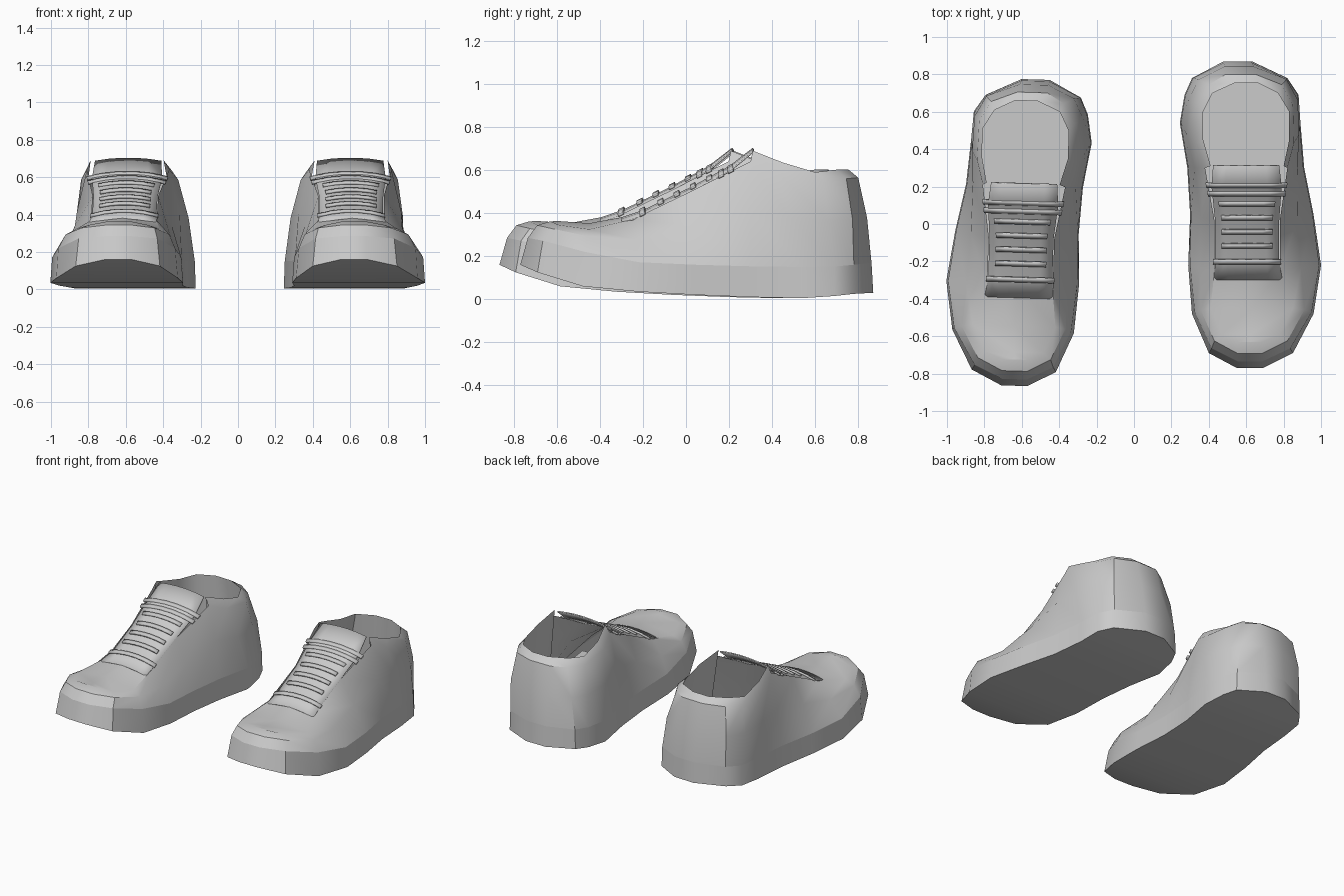
import bpy, bmesh, math

if "Cube" in bpy.data.objects:
    bpy.data.objects.remove(bpy.data.objects["Cube"])

grey = bpy.data.materials.new("grey")
grey.diffuse_color = (0.6, 0.6, 0.6, 1)
grey.use_nodes = True
grey.node_tree.nodes["Principled BSDF"].inputs["Base Color"].default_value = grey.diffuse_color

# Rows run from toe to heel: y, inner x, outer x, z
BOTTOM = [(-.77, .55, .69, .16), (-.69, .40, .85, .125), (-.48, .31, .96, .06),
          (-.22, .29, 1.0, .035), (.05, .30, .96, .02), (.30, .285, .91, .01),
          (.54, .245, .89, .005), (.69, .27, .88, .015), (.78, .31, .82, .025),
          (.87, .48, .63, .03)]
WELT = [(-.735, .555, .685, .285), (-.665, .415, .835, .272), (-.47, .325, .95, .22),
        (-.22, .30, .99, .172), (.05, .305, .955, .16), (.30, .29, .905, .153),
        (.54, .25, .885, .15), (.69, .275, .875, .152), (.78, .315, .815, .16),
        (.862, .48, .63, .17)]
EDGE = [(-.63, .55, .69, .362), (-.59, .47, .78, .345), (-.45, .41, .85, .325),
        (-.25, .43, .78, .37), (.02, .43, .78, .50), (.30, .38, .82, .64),
        (.43, .335, .855, .585), (.64, .335, .85, .555), (.745, .40, .79, .56),
        (.80, .49, .65, .565)]
RIM = EDGE[:5] + [(.31, .41, .80, .69), (.45, .37, .83, .635), (.60, .37, .83, .59),
                  (.70, .42, .77, .602), (.755, .54, .66, .602)]
CROWN = [0, .018, .028, .02, .02, .02]
N = len(BOTTOM)


def loop(rows):
    """Closed ring: inner side toe to heel, then outer side back to the toe."""
    return ([(r[1], r[0], r[3]) for r in rows] +
            [(r[2], r[0], r[3]) for r in reversed(rows)])


def left_place(p):
    """Mirror to the other foot, turned slightly and set a little forward."""
    a, x, y = .03, p[0] - .62, p[1]
    return (-(x * math.cos(a) - y * math.sin(a) + .617),
            x * math.sin(a) + y * math.cos(a) - .095, p[2])


def make(name, verts, faces, place, angle=32, up=False):
    bm = bmesh.new()
    vs = [bm.verts.new(place(v)) for v in verts]
    for f in faces:
        bm.faces.new([vs[i] for i in f])
    bmesh.ops.recalc_face_normals(bm, faces=bm.faces)
    if up and sum(f.normal.z for f in bm.faces) < 0:
        bmesh.ops.reverse_faces(bm, faces=bm.faces)
    me = bpy.data.meshes.new(name)
    bm.to_mesh(me)
    bm.free()
    me.materials.append(grey)
    ob = bpy.data.objects.new(name, me)
    bpy.context.collection.objects.link(ob)
    bpy.ops.object.select_all(action='DESELECT')
    ob.select_set(True)
    bpy.context.view_layer.objects.active = ob
    bpy.ops.object.shade_smooth_by_angle(angle=math.radians(angle))
    return ob


def band(a, b, segs, n=2 * N):
    return [(a + i, a + (i + 1) % n, b + (i + 1) % n, b + i) for i in segs]


def throat(y):
    """Edge row interpolated at y, with crown height."""
    for j in range(5):
        if y <= EDGE[j + 1][0] or j == 4:
            p, q = EDGE[j], EDGE[j + 1]
            t = (y - p[0]) / (q[0] - p[0])
            return [u + (v - u) * t for u, v in zip(p, q)]


def across(y, frac, lift, cols=6, crown=.025):
    """Row of points arched across the throat."""
    _, xl, xr, z = throat(y)
    pts = []
    for k in range(cols):
        s = (2 * k / (cols - 1) - 1) * frac
        pts.append(((xl + xr) / 2 + s * (xr - xl) / 2, y,
                    z + crown * (1 - s * s) + lift))
    return pts


def grid(rows, cols):
    return [(r * cols + c, r * cols + c + 1, (r + 1) * cols + c + 1, (r + 1) * cols + c)
            for r in range(rows - 1) for c in range(cols - 1)]


def shoe(side, place):
    n = 2 * N
    # Sole with raised toe
    faces = band(0, n, range(n))
    faces += [(j, j + 1, n - 2 - j, n - 1 - j) for j in range(N - 1)]
    make(side + "_sole", loop(BOTTOM) + loop(WELT), faces, place)

    # Upper: side walls, collar, lining and insole
    w, e = loop(WELT), loop(EDGE)
    mid = []
    for i, (p, q) in enumerate(zip(w, e)):
        m = [p[k] * .47 + q[k] * .53 for k in range(3)]
        j = i if i < N else n - 1 - i
        if 0 < j < N - 1:
            m[0] += .014 if i >= N else -.014
        m[1] += .012 if j >= N - 2 else -.012 if j == 0 else 0
        m[2] += .018 if j < 3 else 0
        mid.append(tuple(m))
    insole = [((p[0] - .62) * .9 + .61, p[1] * .92, .17) for p in w]
    verts = w + mid + e + loop(RIM) + insole
    faces = band(0, n, range(n)) + band(n, 2 * n, range(n))
    faces += band(2 * n, 3 * n, range(5, 14)) + band(3 * n, 4 * n, range(5, 14))
    faces.append(tuple(4 * n + i for i in range(3, 17)))
    # Toe box top with a raised centre line
    c0 = len(verts)
    for j in range(4):
        y, xl, xr, z = EDGE[j]
        verts.append(((xl + xr) / 2, y, z + CROWN[j]))
    for j in range(3):
        a, b = 2 * n + j, 2 * n + n - 1 - j
        faces += [(a, a + 1, c0 + j + 1, c0 + j), (c0 + j, c0 + j + 1, b - 1, b)]
    faces.append((2 * n, c0, 3 * n - 1))
    used = sorted({i for f in faces for i in f})
    remap = {v: k for k, v in enumerate(used)}
    make(side + "_upper", [verts[i] for i in used],
         [tuple(remap[i] for i in f) for f in faces], place, 35)

    # Tongue, lifting clear of the throat at its tip
    rows = [(-.30, .98, -.002), (-.2, .98, -.004), (.02, .98, -.004),
            (.2, .92, .004), (.31, .80, .034)]
    verts = [p for y, f, h in rows for p in across(y, f, h)]
    ob = make(side + "_tongue", verts, grid(len(rows), 6), place, 35, True)
    sol = ob.modifiers.new("thickness", 'SOLIDIFY')
    sol.thickness = .008

    # Laces: flat bands over the throat
    laces = [(-.205, 1.04), (-.12, .78), (-.045, .78), (.03, .78), (.105, .8),
             (.16, 1.06), (.205, 1.06)]
    verts, faces = [], []
    for y, f in laces:
        b = len(verts)
        verts += across(y - .012, f, .009) + across(y + .012, f, .009)
        faces += [tuple(b + i for i in q) for q in grid(2, 6)]
    ob = make(side + "_laces", verts, faces, place, 35, True)
    sol = ob.modifiers.new("thickness", 'SOLIDIFY')
    sol.thickness = .012


shoe("right", lambda p: p)
shoe("left", left_place)
